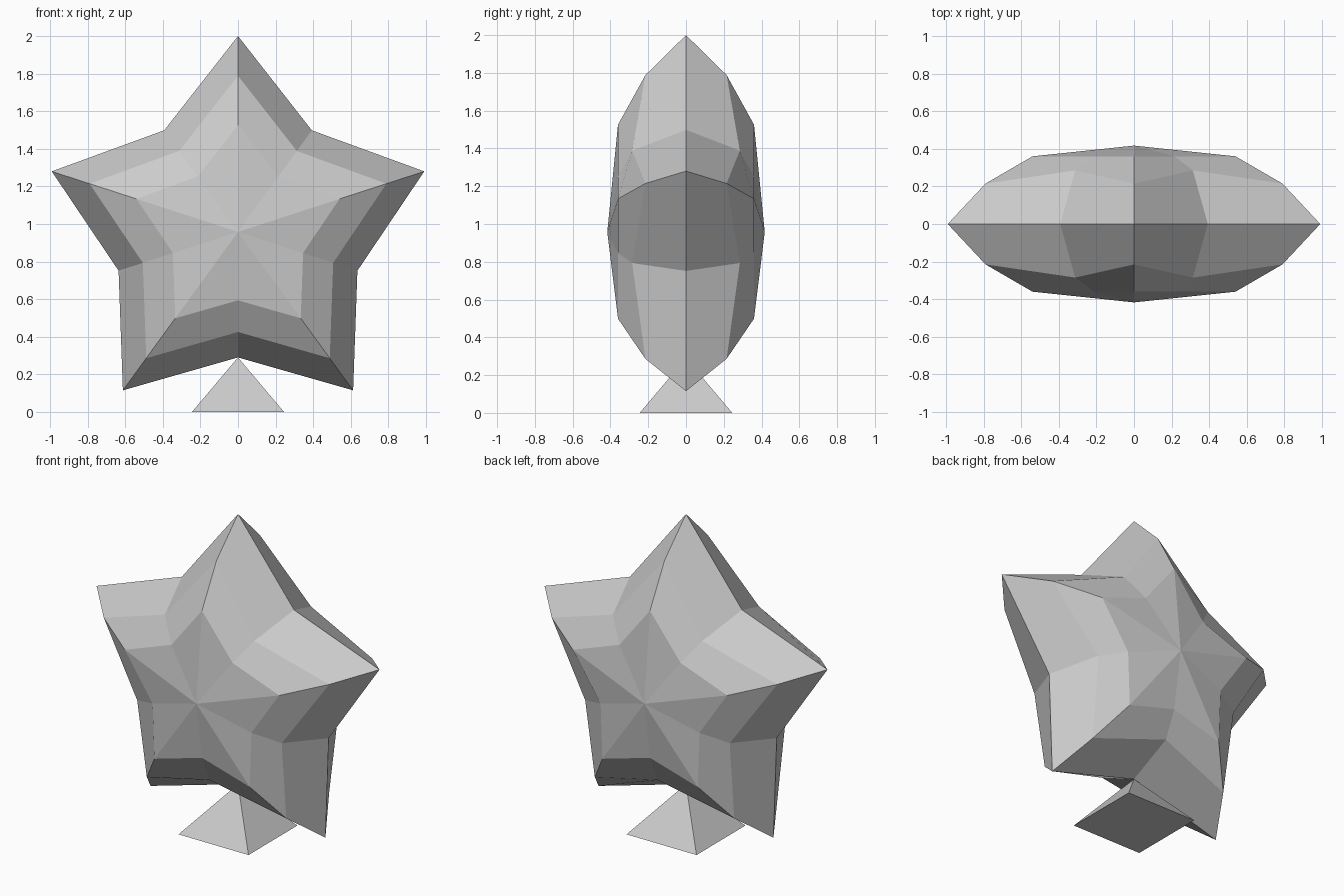
import bpy, bmesh
from math import sin, cos, pi

if "Cube" in bpy.data.objects:
    bpy.data.objects.remove(bpy.data.objects["Cube"])

CENTRE_Z, TIP_R, NOTCH_R = 0.958, 1.042, 0.668
# each ring: scale, depth at the tips, depth at the notches
RINGS = [(1.0, 0.0, 0.0), (0.797, 0.215, 0.285), (0.545, 0.36, 0.36)]


def finish(name, bm):
    bmesh.ops.recalc_face_normals(bm, faces=bm.faces)
    mesh = bpy.data.meshes.new(name)
    bm.to_mesh(mesh)
    bm.free()
    obj = bpy.data.objects.new(name, mesh)
    bpy.context.collection.objects.link(obj)
    return obj


# Faceted star: concentric star rings on both sides, closed by a shallow cap
bm = bmesh.new()
rim = None
for side in (-1, 1):
    loops = []
    for scale, tip_y, notch_y in RINGS:
        if scale == 1.0 and rim:
            loops.append(rim)
            continue
        loop = []
        for i in range(10):
            r, y = (NOTCH_R, notch_y) if i % 2 else (TIP_R, tip_y)
            a = i * pi / 5
            loop.append(bm.verts.new((r * scale * sin(a), side * y,
                                      CENTRE_Z + r * scale * cos(a))))
        loops.append(loop)
    rim = loops[0]
    middle = bm.verts.new((0, side * 0.417, CENTRE_Z))
    for i in range(10):
        j = (i + 1) % 10
        for outer, inner in zip(loops, loops[1:]):
            bm.faces.new((outer[i], outer[j], inner[j], inner[i]))
        bm.faces.new((loops[-1][i], loops[-1][j], middle))
finish("star", bm)

# Small square pyramid foot touching the lower notch
bm = bmesh.new()
h = 0.245
base = [bm.verts.new((x, y, 0)) for x, y in ((-h, -h), (h, -h), (h, h), (-h, h))]
apex = bm.verts.new((0, 0, CENTRE_Z - NOTCH_R))
bm.faces.new(base)
for i in range(4):
    bm.faces.new((base[i], base[(i + 1) % 4], apex))
finish("pyramid_foot", bm)
